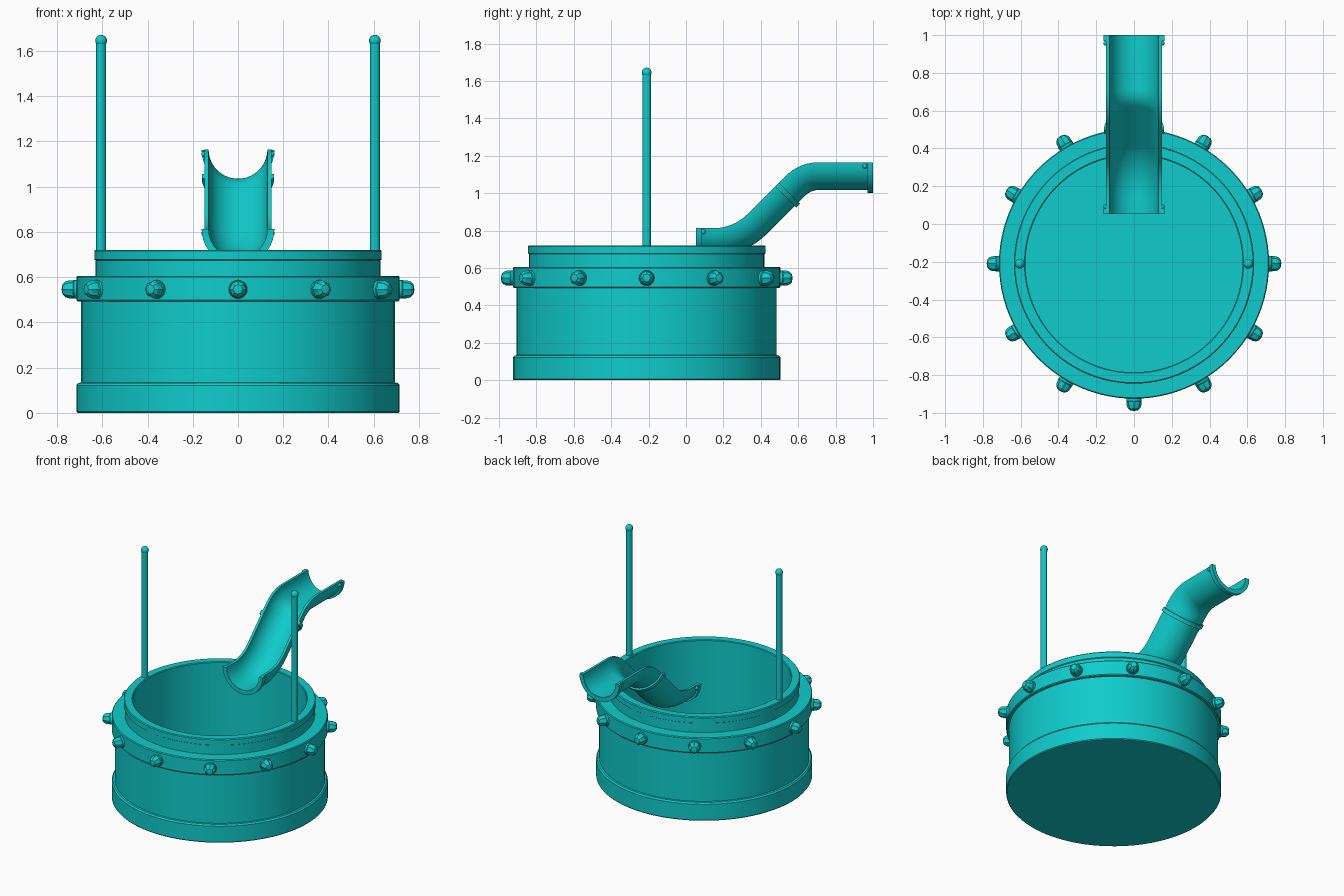
import bpy
import bmesh
from math import sin, cos, pi, radians
from mathutils import Vector, Matrix

if "Cube" in bpy.data.objects:
    bpy.data.objects.remove(bpy.data.objects["Cube"], do_unlink=True)

# One teal material for everything
teal = bpy.data.materials.new("teal")
teal.use_nodes = True
COLOR = (0.005, 0.6, 0.6, 1.0)
teal.diffuse_color = COLOR
teal.node_tree.nodes["Principled BSDF"].inputs["Base Color"].default_value = COLOR

CY = -0.21  # centre of the tub along y


def finish(name, bm, matrix=Matrix(), angle=35):
    """Turn a bmesh into a smooth shaded object with sharp edges kept."""
    bmesh.ops.recalc_face_normals(bm, faces=bm.faces[:])
    mesh = bpy.data.meshes.new(name)
    bm.to_mesh(mesh)
    bm.free()
    mesh.materials.append(teal)
    obj = bpy.data.objects.new(name, mesh)
    obj.matrix_world = matrix
    bpy.context.collection.objects.link(obj)
    bpy.ops.object.select_all(action='DESELECT')
    obj.select_set(True)
    bpy.context.view_layer.objects.active = obj
    bpy.ops.object.shade_smooth_by_angle(angle=radians(angle))
    return obj


def lathe(profile, segments, flute=0.0):
    """Spin (radius, height) points about z; flute pulls in every other column."""
    bm = bmesh.new()
    rings = []
    for r, z in profile:
        if r == 0:
            rings.append([bm.verts.new((0, 0, z))] * segments)
            continue
        ring = []
        for i in range(segments):
            a = 2 * pi * i / segments
            rr = r * (1 - flute * (i % 2))
            ring.append(bm.verts.new((rr * cos(a), rr * sin(a), z)))
        rings.append(ring)
    for low, high in zip(rings, rings[1:]):
        for i in range(segments):
            j = (i + 1) % segments
            quad = (low[i], low[j], high[j], high[i])
            bm.faces.new(list(dict.fromkeys(quad)))
    return bm


def sweep_trough(name, path, r_in, r_out, steps=20):
    """Sweep a half-pipe section along (y, z, tilt) stations."""
    bm = bmesh.new()
    rings = []
    for y, z, tilt in path:
        ring = []
        for r, order in ((r_out, range(steps + 1)), (r_in, range(steps, -1, -1))):
            for k in order:
                a = pi * k / steps
                down = -r * sin(a)
                ring.append(bm.verts.new((r * cos(a), y - down * sin(tilt), z + down * cos(tilt))))
        rings.append(ring)
    n = len(rings[0])
    for a, b in zip(rings, rings[1:]):
        for i in range(n):
            j = (i + 1) % n
            bm.faces.new((a[i], a[j], b[j], b[i]))
    for end in (rings[0], rings[-1]):
        for k in range(steps):
            bm.faces.new((end[k], end[k + 1], end[n - 2 - k], end[n - 1 - k]))
    return finish(name, bm)


# Tub: foot, wall, band, neck, rim and hollow inside in one lathed profile
tub_profile = [
    (0, 0), (0.71, 0), (0.715, 0.006), (0.715, 0.122), (0.707, 0.132), (0.695, 0.134),
    (0.695, 0.493), (0.71, 0.493), (0.715, 0.499), (0.715, 0.6), (0.71, 0.606),
    (0.629, 0.606), (0.629, 0.674), (0.635, 0.678), (0.635, 0.715), (0.63, 0.721),
    (0.58, 0.721), (0.575, 0.716), (0.575, 0.04), (0, 0.04),
]
finish("tub", lathe(tub_profile, 96), Matrix.Translation((0, CY, 0)))

# Twelve fluted knobs around the band, each on a round collar
collar_profile = [(0, 0), (0.041, 0), (0.041, 0.026), (0.037, 0.03), (0, 0.03)]
knob_profile = [(0, 0.02), (0.041, 0.02), (0.039, 0.05), (0.034, 0.064),
                (0.022, 0.076), (0, 0.08)]
for i in range(12):
    place = (Matrix.Translation((0, CY, 0.546)) @ Matrix.Rotation(i * pi / 6, 4, 'Z')
             @ Matrix.Translation((0.7, 0, 0)) @ Matrix.Rotation(pi / 2, 4, 'Y'))
    finish(f"band_collar_{i + 1}", lathe(collar_profile, 20), place)
    finish(f"band_knob_{i + 1}", lathe(knob_profile, 16, 0.12), place, 20)

# Two upright poles with ball tips
for side, x in (("left", 0.605), ("right", -0.605)):
    place = Matrix.Translation((x, CY, 0))
    finish(f"{side}_pole", lathe([(0, 0.7), (0.022, 0.7), (0.022, 1.645), (0, 1.645)], 12),
           place, 25)
    bm = bmesh.new()
    bmesh.ops.create_uvsphere(bm, u_segments=16, v_segments=10, radius=0.026)
    finish(f"{side}_pole_ball", bm, place @ Matrix.Translation((0, 0, 1.645)))

# Slide: S-shaped half pipe made of two 45 degree bends
R, BEND, N = 0.25, pi / 4, 12
LOW, HIGH = (0.15, 0.813), (0.71, 1.165)
path = [(0.055, LOW[1], 0)]
for k in range(N + 1):
    t = BEND * k / N
    path.append((LOW[0] + R * sin(t), LOW[1] + R * (1 - cos(t)), t))
for k in range(N, -1, -1):
    t = BEND * k / N
    path.append((HIGH[0] - R * sin(t), HIGH[1] - R * (1 - cos(t)), t))
path.append((0.998, HIGH[1], 0))
sweep_trough("slide", path, 0.13, 0.148)

# Collars at both slide ends and at the joint
sweep_trough("slide_lower_flange", [(0.053, 0.813, 0), (0.083, 0.813, 0)], 0.131, 0.161)
sweep_trough("slide_upper_flange", [(0.97, 1.163, 0), (1.0, 1.163, 0)], 0.131, 0.161)
joint = Vector((0.487, 1.046))
half = Vector((cos(BEND), sin(BEND))) * 0.014
sweep_trough("slide_joint_ring", [(*(joint - half), BEND), (*(joint + half), BEND)], 0.135, 0.16)

# Small rivets behind the end flanges
for end, y, z in (("lower", 0.092, 0.793), ("upper", 0.957, 1.144)):
    for side, x in (("left", 0.149), ("right", -0.149)):
        bm = bmesh.new()
        bmesh.ops.create_uvsphere(bm, u_segments=12, v_segments=8, radius=0.013)
        finish(f"{end}_{side}_rivet", bm, Matrix.Translation((x, y, z)))
